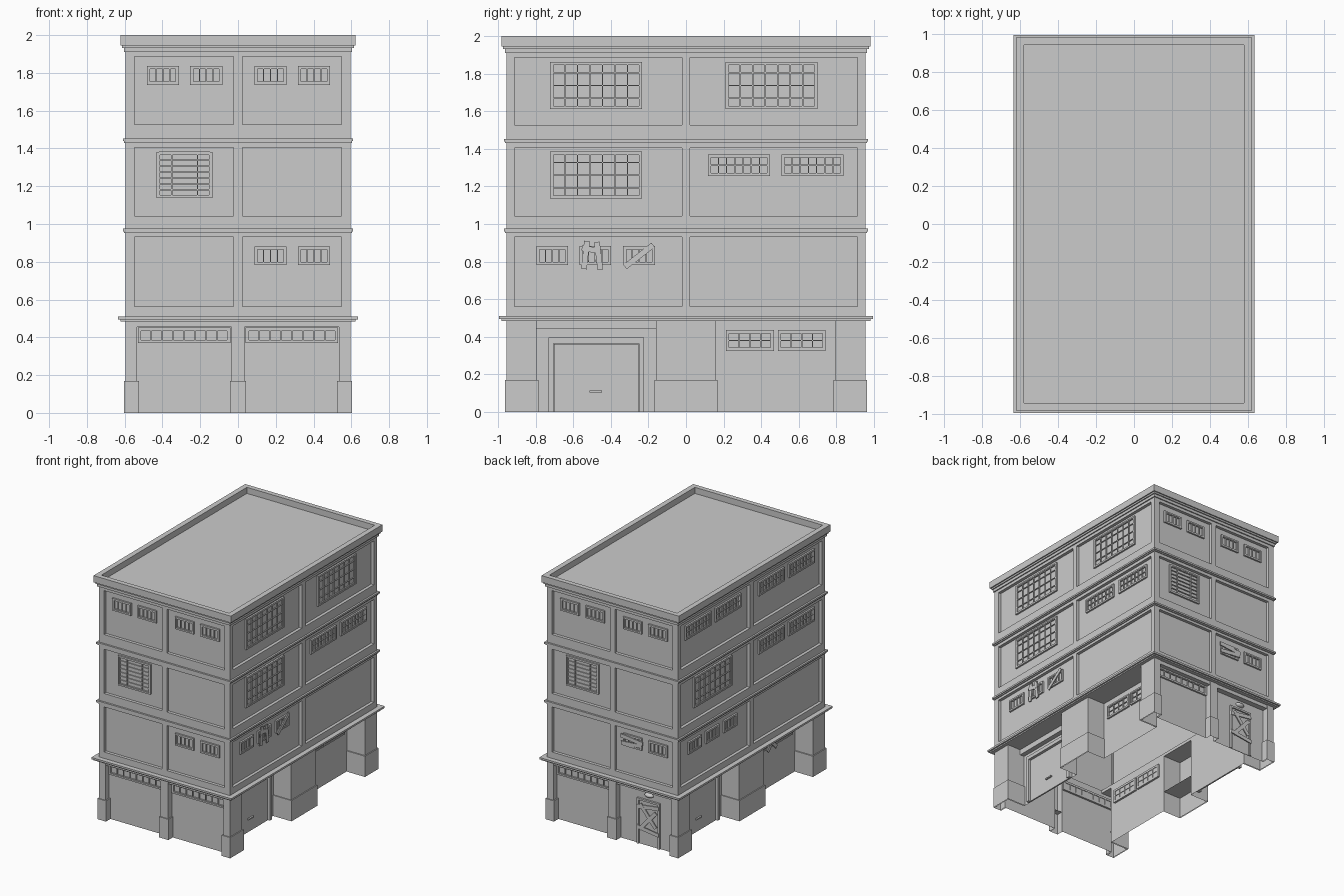
import bpy, bmesh
from math import radians
from mathutils import Matrix, Vector

cube = bpy.data.objects.get("Cube")
if cube:
    bpy.data.objects.remove(cube)

grey = bpy.data.materials.new("plain_grey")
grey.use_nodes = True
grey.diffuse_color = (0.6, 0.6, 0.6, 1)
grey.node_tree.nodes["Principled BSDF"].inputs["Base Color"].default_value = (0.6, 0.6, 0.6, 1)

WX, WY = 0.595, 0.955          # half width and half depth of the outer wall
FRONT, RIGHT, BACK, LEFT = range(4)
PANEL, BAY, DEEP = -0.025, -0.05, -0.16   # wall depths behind the outer wall
FY, SX = WY + BAY, WX + DEEP


def finish(name, bm):
    mesh = bpy.data.meshes.new(name)
    bm.to_mesh(mesh)
    bm.free()
    mesh.materials.append(grey)
    obj = bpy.data.objects.new(name, mesh)
    bpy.context.scene.collection.objects.link(obj)
    return obj


def box(bm, lo, hi, matrix=Matrix()):
    lo, hi = Vector(lo), Vector(hi)
    size = Matrix.Diagonal((*(hi - lo), 1))
    bmesh.ops.create_cube(bm, size=1, matrix=matrix @ Matrix.Translation((lo + hi) / 2) @ size)


def plate(bm, side, u, z, w, h, d0, d1, roll=0):
    """Box on a side of the house: u runs to the right, d points outward."""
    dist = WY if side % 2 == 0 else WX
    m = (Matrix.Rotation(radians(90 * side), 4, 'Z') @ Matrix.Translation((u, -dist, z))
         @ Matrix.Rotation(radians(-roll), 4, 'Y'))
    box(bm, (-w / 2, -d1, -h / 2), (w / 2, -d0, h / 2), m)


def ring(name, z0, z1, out, ix=WX + PANEL - 0.01, iy=WY + PANEL - 0.01):
    """Hollow band round the house, from the inner half sizes outward."""
    bm = bmesh.new()
    ox, oy = WX + out, WY + out
    for s in (-1, 1):
        a, b = sorted((s * ix, s * ox)), sorted((s * iy, s * oy))
        box(bm, (a[0], -oy, z0), (a[1], oy, z1))
        box(bm, (-ix, b[0], z0), (ix, b[1], z1))
    finish(name, bm)


def even(n):
    return [i / n for i in range(1, n)]


def border(bm, side, u, z, w, h, t, d0, d1):
    for s in (-1, 1):
        plate(bm, side, u + s * (w - t) / 2, z, t, h, d0, d1)
        plate(bm, side, u, z + s * (h - t) / 2, w - 2 * t, t, d0, d1)


def window(name, side, u, z, w, h, cols, rows, base):
    """Frame and bars run through the wall so they also show inside."""
    bm = bmesh.new()
    back = base - 0.016
    border(bm, side, u, z, w, h, 0.012, back, base + 0.014)
    iw, ih = w - 0.024, h - 0.024
    plate(bm, side, u, z, iw, ih, base - 0.011, base + 0.001)
    border(bm, side, u, z, iw, ih, 0.005, back, base + 0.011)
    for f in cols:
        plate(bm, side, u + (f - 0.5) * iw, z, 0.006, ih, back, base + 0.01)
    for f in rows:
        plate(bm, side, u, z + (f - 0.5) * ih, iw, 0.006, back, base + 0.009)
    finish(name, bm)


def boards(name, side, base, planks):
    bm = bmesh.new()
    for i, (u, z, length, roll) in enumerate(planks):
        d = base + 0.013 + 0.001 * i
        plate(bm, side, u, z, length, 0.03, d, d + 0.008, roll)
    finish(name, bm)


def shell(name, pts, z0, z1, closed):
    """Upright walls along a plan, open below; an unclosed plan gets a top."""
    bm = bmesh.new()
    low = [bm.verts.new((x, y, z0)) for x, y in pts]
    top = [bm.verts.new((x, y, z1)) for x, y in pts]
    n = len(pts)
    for i in range(n if closed else n - 1):
        j = (i + 1) % n
        bm.faces.new((low[i], low[j], top[j], top[i]))
    if not closed:
        bm.faces.new(top)
    finish(name, bm)


# Ground floor walls with recessed bays between pillars
half = [(-WX, -WY), (-.535, -WY), (-.535, -FY), (-.035, -FY), (-.035, -WY), (.035, -WY),
        (.035, -FY), (.535, -FY), (.535, -WY), (WX, -WY), (WX, -.795), (SX, -.795),
        (SX, -.16), (WX, -.16), (WX, .16), (SX, .16), (SX, .795), (WX, .795)]
shell("ground_floor_walls", half + [(-x, -y) for x, y in half], 0, 0.487, True)

# Wider pillar bases
corner = [(.525, -FY), (.525, -.963), (.603, -.963), (.603, -.785), (SX, -.785)]
mid_front = [(-.042, -FY), (-.042, -.963), (.042, -.963), (.042, -FY)]
mid_side = [(SX, -.168), (.603, -.168), (.603, .168), (SX, .168)]
for sx in (-1, 1):
    for sy in (-1, 1):
        pts = [(x * sx, y * sy) for x, y in corner]
        shell("corner_pillar_base", pts if sx * sy > 0 else pts[::-1], 0, 0.17, False)
    shell("end_pillar_base", [(x * sx, y * sx) for x, y in mid_front], 0, 0.17, False)
    shell("side_pillar_base", [(x * sx, y * sx) for x, y in mid_side], 0, 0.17, False)

# Upper body: hollow recessed walls, rails and posts that frame the panels
ring("upper_walls", 0.5, 1.935, PANEL)
rails = [(0.5, 0.562), (0.932, 1.042), (1.405, 1.526), (1.886, 1.92)]
for z0, z1 in rails:
    ring("wall_rail", z0, z1, 0)
bm = bmesh.new()
for (_, z0), (z1, _) in zip(rails, rails[1:]):
    for sx in (-1, 1):
        for sy in (-1, 1):
            a, b = sorted((sx * 0.547, sx * WX)), sorted((sy * 0.912, sy * WY))
            box(bm, (a[0], b[0], z0), (a[1], b[1], z1))
    for side in range(4):
        plate(bm, side, 0, (z0 + z1) / 2, 0.045, z1 - z0, PANEL, 0)
finish("wall_posts", bm)

# Ledges, cornice and roof; the ground cornice also covers the bays
ring("ground_cornice_lower", 0.485, 0.495, 0.028, SX, FY)
ring("ground_cornice_upper", 0.495, 0.51, 0.04, SX, FY)
for z in (0.952, 1.43):
    ring("floor_ledge_lower", z, z + 0.009, 0.008)
    ring("floor_ledge_upper", z + 0.009, z + 0.023, 0.015)
ring("roof_cornice_lower", 1.91, 1.932, 0.009)
bm = bmesh.new()
box(bm, (-WX - 0.018, -WY - 0.018, 1.932), (WX + 0.018, WY + 0.018, 1.95))
finish("roof_deck", bm)
ring("roof_parapet", 1.945, 2, 0.028, 0.58, 0.943)

# Both ends share their window layout, and so do both long sides below the top floor
for side in (FRONT, BACK):
    for u in (-0.398, -0.168, 0.172, 0.402):
        window("small_window", side, u, 1.787, 0.17, 0.1, even(4), [], PANEL)
        if u > 0:
            window("small_window", side, u, 0.832, 0.17, 0.1, even(4), [], PANEL)
    window("slatted_window", side, -0.283, 1.26, 0.295, 0.245, (.25, .75), even(7), PANEL)
    for u in (-0.285, 0.285):
        bm = bmesh.new()
        plate(bm, side, u, 0.47, 0.5, 0.03, BAY, -0.005)
        finish("bay_lintel", bm)
        if side == FRONT or u < 0:
            window("transom_window", side, u, 0.41, 0.49, 0.082, even(8), [], BAY)

for side in (RIGHT, LEFT):
    window("large_window", side, -0.478, 1.26, 0.49, 0.25, even(7), (.2, .5, .8), PANEL)
    for u in (0.282, 0.673):
        window("wide_window", side, u, 1.313, 0.33, 0.115, even(7), even(2), PANEL)
    for u in (-0.712, -0.483, -0.25):
        window("small_window", side, u, 0.832, 0.17, 0.1, even(4), [], PANEL)
    for u in (0.34, 0.616):
        window("ground_window", side, u, 0.38, 0.255, 0.11, even(4), even(2), DEEP)
    # Garage door with frame, lintel and handle
    bm = bmesh.new()
    plate(bm, side, -0.4775, 0.463, 0.635, 0.045, DEEP, DEEP + 0.04)
    for s in (-1, 1):
        plate(bm, side, -0.478 + s * 0.241, 0.1825, 0.026, 0.365, DEEP, DEEP + 0.03)
    plate(bm, side, -0.478, 0.38, 0.508, 0.03, DEEP, DEEP + 0.03)
    finish("garage_door_frame", bm)
    bm = bmesh.new()
    plate(bm, side, -0.478, 0.18, 0.45, 0.36, DEEP, DEEP + 0.012)
    plate(bm, side, -0.48, 0.108, 0.065, 0.01, DEEP + 0.012, DEEP + 0.025)
    finish("garage_door", bm)

for u in (-0.478, 0.455):
    window("large_window", RIGHT, u, 1.737, 0.49, 0.25, even(7), (.2, .5, .8), PANEL)
for u in (-0.67, -0.28, 0.282, 0.673):
    window("wide_window", LEFT, u, 1.79, 0.33, 0.115, even(7), even(2), PANEL)

# Back door and wall lamp
bm = bmesh.new()
for s in (-1, 1):
    plate(bm, BACK, 0.3 + s * 0.095, 0.18, 0.015, 0.36, BAY, BAY + 0.016)
plate(bm, BACK, 0.3, 0.367, 0.205, 0.015, BAY, BAY + 0.016)
plate(bm, BACK, 0.3, 0.18, 0.175, 0.36, BAY, BAY + 0.004)
finish("back_door", bm)
bm = bmesh.new()
m = (Matrix.Translation((-0.3, FY, 0.415)) @ Matrix.Diagonal((0.04, 0.025, 0.018, 1)))
bmesh.ops.create_uvsphere(bm, u_segments=16, v_segments=8, radius=1, matrix=m)
lamp = finish("wall_lamp", bm)
lamp.data.shade_smooth()

# Nailed boards
boards("back_door_boards", BACK, BAY, [(.3, .32, .2, 8), (.3, .25, .22, -50),
                                       (.3, .21, .22, 48), (.3, .13, .2, -8)])
boards("back_window_boards", BACK, PANEL, [(.17, .852, .2, -6), (.17, .812, .19, 5)])
boards("side_window_boards", RIGHT, PANEL, [(-.535, .835, .15, 84), (-.465, .83, .15, 97),
                                            (-.51, .865, .09, -10)])
boards("side_window_brace", RIGHT, PANEL, [(-.25, .83, .19, 38)])
boards("ground_window_boards", LEFT, DEEP, [(.47, .365, .16, 45), (.47, .365, .16, -45)])
